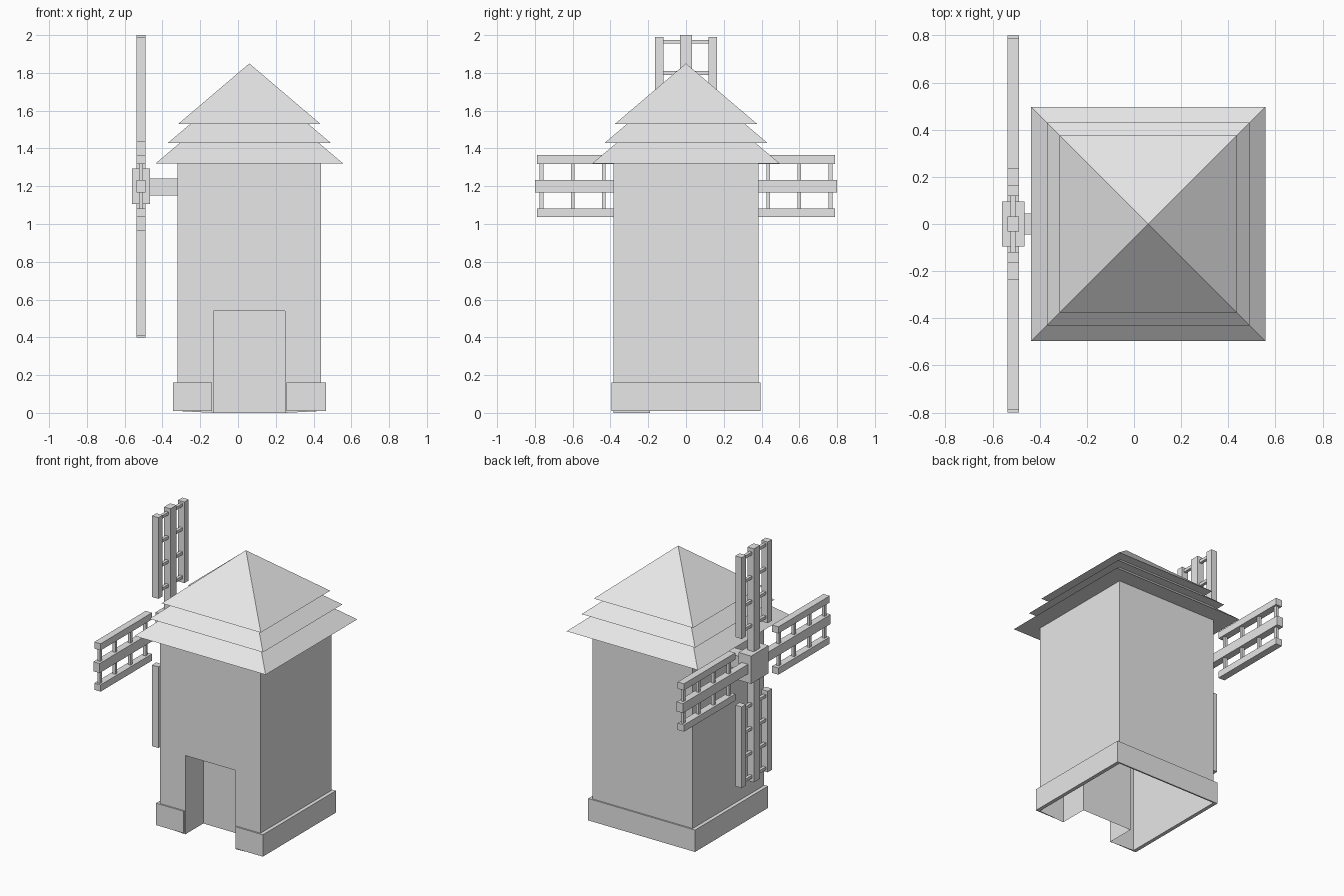
import bpy, bmesh
from math import pi
from mathutils import Matrix, Vector

if "Cube" in bpy.data.objects:
    bpy.data.objects.remove(bpy.data.objects["Cube"], do_unlink=True)

grey = bpy.data.materials.new("plain_grey")
grey.use_nodes = True
colour = (0.8, 0.8, 0.8, 1)
grey.diffuse_color = colour
grey.node_tree.nodes["Principled BSDF"].inputs["Base Color"].default_value = colour

CX = 0.06                      # tower axis
HUB = Vector((-0.513, 0, 1.2))  # sail axis


def finish(name, bm, fix_normals=True):
    if fix_normals:
        bmesh.ops.recalc_face_normals(bm, faces=bm.faces)
    mesh = bpy.data.meshes.new(name)
    bm.to_mesh(mesh)
    bm.free()
    mesh.materials.append(grey)
    obj = bpy.data.objects.new(name, mesh)
    bpy.context.collection.objects.link(obj)
    return obj


def add_box(bm, centre, size, turn=Matrix()):
    matrix = turn @ Matrix.Translation(centre) @ Matrix.Diagonal((*size, 1))
    bmesh.ops.create_cube(bm, size=1, matrix=matrix)


def box(name, centre, size):
    bm = bmesh.new()
    add_box(bm, centre, size)
    return finish(name, bm)


# Tower: hollow walls, open underneath, with a doorway set into the front
W, D, BASE, TOP = 0.38, 0.385, 0.01, 1.32
DOOR, DOOR_TOP, DOOR_BACK = 0.19, 0.54, -0.19
bm = bmesh.new()


def vert(x, y, z):
    return bm.verts.new((CX + x, y, z))


low = [vert(x, y, BASE) for x, y in ((-W, -D), (W, -D), (W, D), (-W, D))]
high = [vert(v.co.x - CX, v.co.y, TOP) for v in low]
door_shape = ((DOOR, 0), (DOOR, DOOR_TOP), (-DOOR, DOOR_TOP), (-DOOR, 0))
door = [vert(x, -D, z) for x, z in door_shape]
back = [vert(x, DOOR_BACK, z) for x, z in door_shape]
for i in (1, 2, 3):
    j = (i + 1) % 4
    bm.faces.new((low[i], low[j], high[j], high[i]))
bm.faces.new(high)
bm.faces.new((low[0], door[3], door[2], door[1], door[0], low[1], high[1], high[0]))
for i in range(3):
    bm.faces.new((door[i], door[i + 1], back[i + 1], back[i]))
bm.faces.new(back)
bmesh.ops.recalc_face_normals(bm, faces=bm.faces)
finish("tower_walls", bm, False)

# Plinth: a band round the foot of the tower, broken at the doorway
bm = bmesh.new()


def band(w, d):
    path = ((-0.197, -d), (-w, -d), (-w, d), (w, d), (w, -d), (0.197, -d))
    return [vert(x, y, BASE) for x, y in path]


outer, inner = band(0.405, 0.395), band(W, D)
strip = [bm.faces.new((outer[i], outer[i + 1], inner[i + 1], inner[i])) for i in range(5)]
raised = bmesh.ops.extrude_face_region(bm, geom=strip, use_keep_orig=True)
bmesh.ops.translate(bm, vec=(0, 0, 0.15),
                    verts=[g for g in raised["geom"] if isinstance(g, bmesh.types.BMVert)])
finish("plinth", bm)

# Roof: three stacked pyramids
for name, half, z, height in (("roof_lower_tier", 0.497, 1.32, 0.42),
                              ("roof_middle_tier", 0.43, 1.43, 0.365),
                              ("roof_upper_tier", 0.376, 1.53, 0.32)):
    bm = bmesh.new()
    bmesh.ops.create_cone(
        bm, cap_ends=True, segments=4, radius1=half * 2 ** 0.5, radius2=0, depth=height,
        matrix=Matrix.Translation((CX, 0, z + height / 2)) @ Matrix.Rotation(pi / 4, 4, "Z"))
    bmesh.ops.remove_doubles(bm, verts=bm.verts, dist=0.0001)
    finish(name, bm)

# Axle and hub
box("axle", (-0.39, 0, 1.195), (0.17, 0.09, 0.09))
box("hub", HUB, (0.095, 0.19, 0.19))

# Four sails: spar, two rails and four rungs each
for n, name in enumerate(("top_sail", "front_sail", "bottom_sail", "back_sail")):
    turn = Matrix.Translation(HUB) @ Matrix.Rotation(n * pi / 2, 4, "X")
    bm = bmesh.new()
    add_box(bm, (0, 0, 0.44), (0.048, 0.065, 0.72), turn)
    for side in (-1, 1):
        add_box(bm, (0, side * 0.141, 0.511), (0.048, 0.046, 0.556), turn)
    for k in range(4):
        add_box(bm, (0, 0, 0.27 + k * 0.165), (0.02, 0.25, 0.02), turn)
    finish(name, bm)
